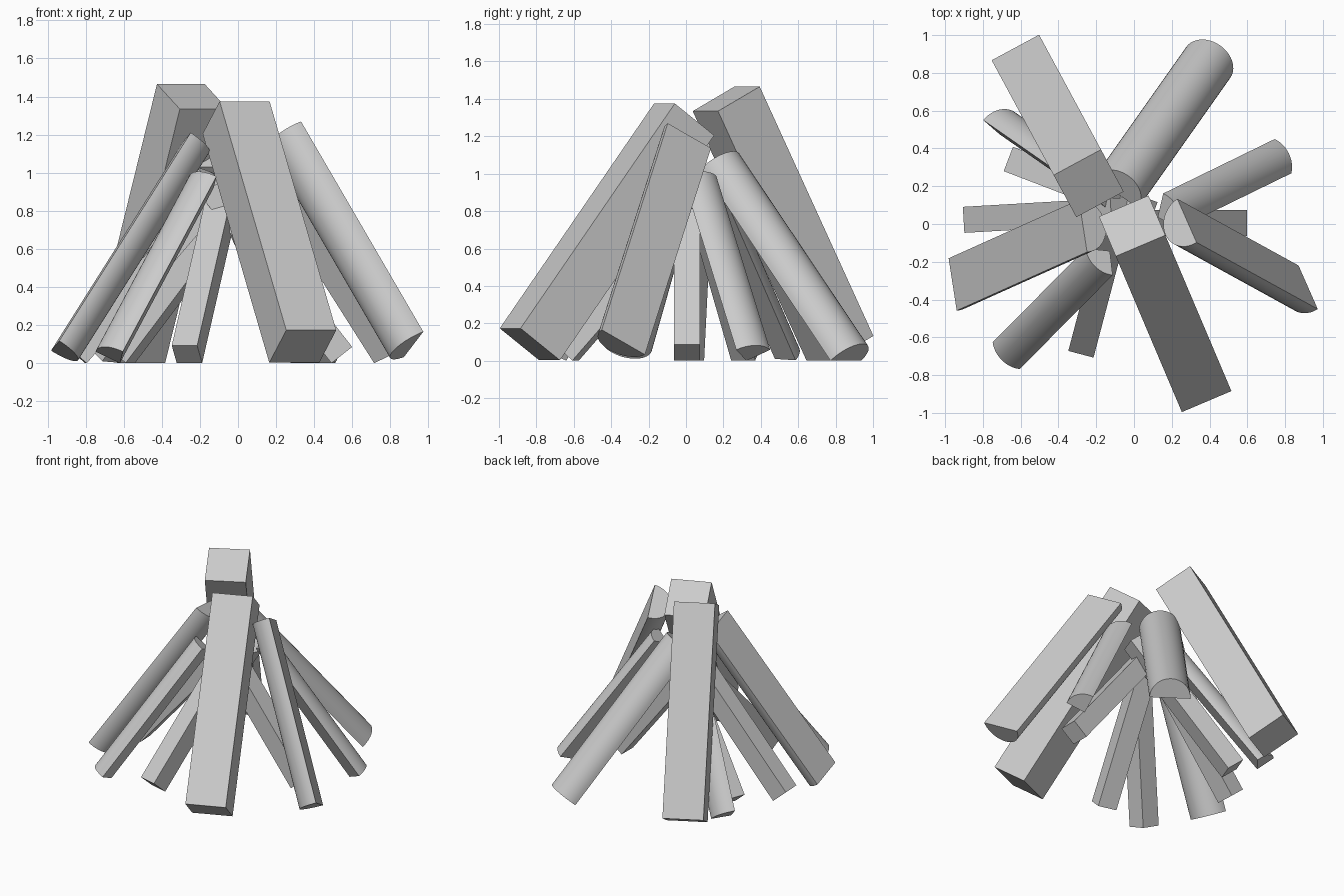
import bpy
import bmesh
from math import sin, cos, pi, radians
from mathutils import Vector

if "Cube" in bpy.data.objects:
    bpy.data.objects.remove(bpy.data.objects["Cube"], do_unlink=True)

GREY = (0.6, 0.6, 0.6, 1)
wood = bpy.data.materials.new("plain_grey_wood")
wood.use_nodes = True
wood.diffuse_color = GREY
wood.node_tree.nodes["Principled BSDF"].inputs["Base Color"].default_value = GREY

WIDE = 0.285        # width of the thick beams and of the split logs
R = WIDE / 2


def square(size):
    h = size / 2
    return [(-h, -h), (h, -h), (h, h), (-h, h)]


def arc(start, end, steps):
    angles = [radians(start + (end - start) * i / steps) for i in range(steps + 1)]
    return [(R * cos(t), R * sin(t)) for t in angles]


# Cross-sections: (sideways, outward)
BEAM = square(WIDE)
STICK = square(0.138)
HALF = arc(0, 180, 20)
QUARTER = [(0, 0)] + arc(45, 135, 12)


def lean(name, profile, foot, top, roll=0):
    """Extrude a cross-section from foot to top, turned about its length."""
    foot, top = Vector(foot), Vector(top)
    along = (top - foot).normalized()
    side = Vector((0, 0, 1)).cross(along).normalized()
    out = along.cross(side)
    c, s = cos(radians(roll)), sin(radians(roll))
    u, v = side * c - out * s, out * c + side * s

    bm = bmesh.new()
    rings = [[bm.verts.new(p + u * x + v * y) for x, y in profile]
             for p in (foot, top)]
    n = len(profile)
    for i in range(n):
        j = (i + 1) % n
        bm.faces.new((rings[0][i], rings[0][j], rings[1][j], rings[1][i]))
    for ring in rings:
        bm.faces.new(ring)
    bmesh.ops.recalc_face_normals(bm, faces=bm.faces[:])
    mesh = bpy.data.meshes.new(name)
    bm.to_mesh(mesh)
    bm.free()
    mesh.materials.append(wood)
    obj = bpy.data.objects.new(name, mesh)
    bpy.context.collection.objects.link(obj)
    bpy.ops.object.select_all(action="DESELECT")
    obj.select_set(True)
    bpy.context.view_layer.objects.active = obj
    if n > 4:
        bpy.ops.object.shade_smooth_by_angle(angle=radians(30))
    return obj


# Thick square beams
lean("front_beam", BEAM, (0.34, -0.835, 0.088), (-0.01, -0.01, 1.29))
lean("back_beam", BEAM, (-0.568, 0.823, 0.067), (-0.24, 0.215, 1.40))

# Logs split in half, two of them with the flat side outward
lean("back_half_log", HALF, (0.393, 0.855, 0), (-0.094, 0.165, 1.03))
lean("left_half_log", HALF, (0.922, -0.335, 0.099), (0.28, 0.018, 1.203), 122.5)
lean("right_half_log", HALF, (-0.96, -0.32, 0.092), (-0.27, -0.01, 1.185), 198.5)

# Logs split in quarters, bark outward
lean("left_quarter_log", QUARTER, (0.715, 0.323, 0), (0.125, 0.035, 0.93))
lean("front_quarter_log", QUARTER, (-0.62, -0.64, 0), (-0.128, -0.143, 0.92))
lean("back_quarter_log", QUARTER, (-0.712, 0.475, 0.01), (-0.13, 0.07, 0.94), 50)

# Thin square sticks
lean("left_stick", STICK, (0.545, 0.005, 0.043), (-0.14, 0.005, 0.92))
lean("right_stick", STICK, (-0.85, 0.025, 0.045), (-0.07, 0.07, 0.95))
lean("front_stick", STICK, (-0.268, -0.64, 0.047), (-0.07, 0.11, 0.91))
lean("back_stick", STICK, (-0.615, 0.325, 0.045), (0.05, 0.07, 0.93))
